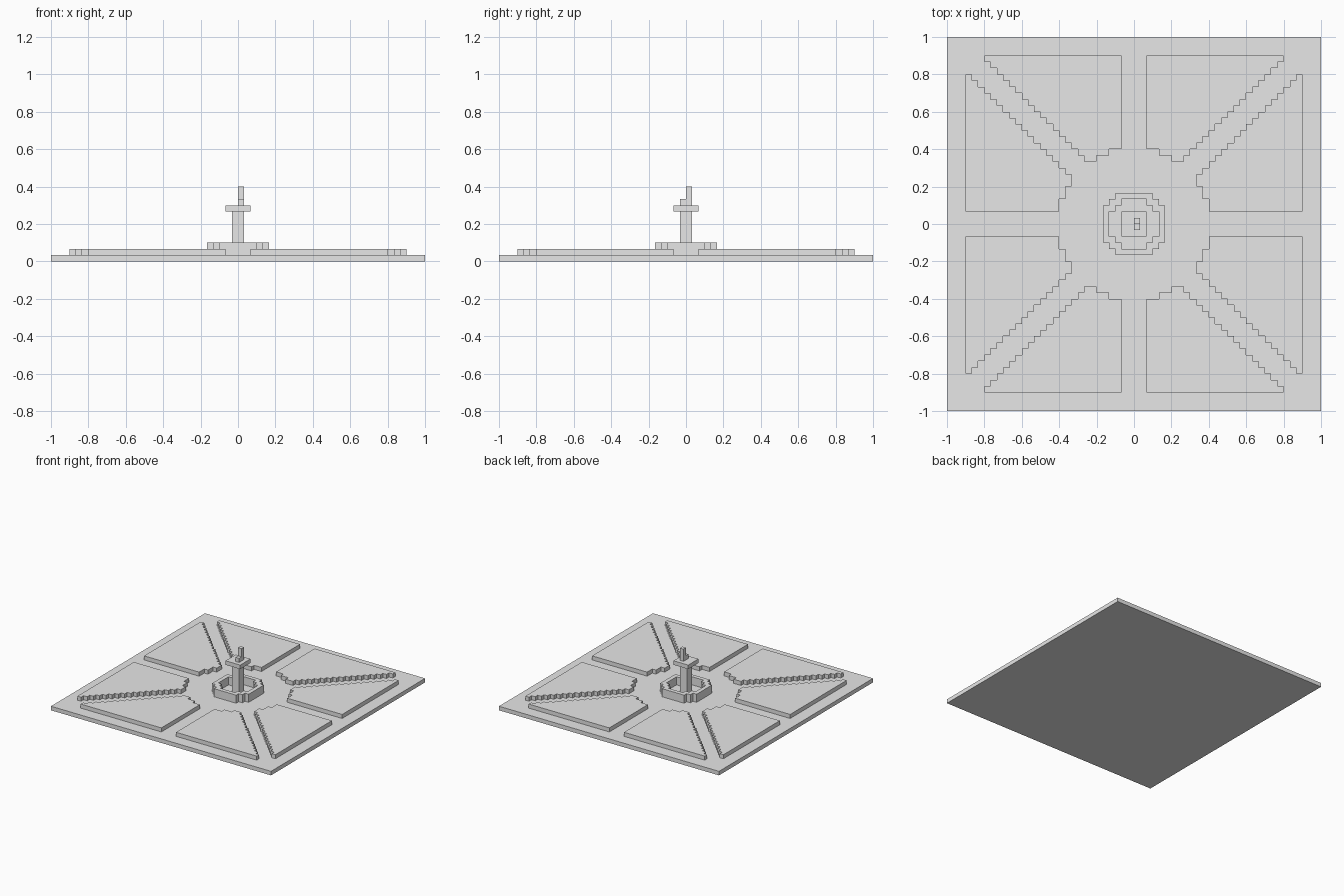
import bpy, bmesh, math

cube = bpy.data.objects.get("Cube")
if cube:
    bpy.data.objects.remove(cube, do_unlink=True)

U = 1 / 30  # size of one block

stone = bpy.data.materials.new("stone_grey")
stone.use_nodes = True
GREY = (0.8, 0.8, 0.8, 1)
stone.diffuse_color = GREY
stone.node_tree.nodes["Principled BSDF"].inputs["Base Color"].default_value = GREY


def add_object(name, bm):
    bmesh.ops.recalc_face_normals(bm, faces=bm.faces)
    mesh = bpy.data.meshes.new(name)
    bm.to_mesh(mesh)
    bm.free()
    mesh.materials.append(stone)
    obj = bpy.data.objects.new(name, mesh)
    bpy.context.collection.objects.link(obj)
    return obj


def block_layer(name, rule, span, z0, z1):
    """Extrude every block cell whose centre satisfies the rule."""
    bm = bmesh.new()
    corners = {}

    def corner(i, j):
        if (i, j) not in corners:
            corners[i, j] = bm.verts.new((i * U, j * U, z0 * U))
        return corners[i, j]

    for i in range(-span, span):
        for j in range(-span, span):
            if rule(i + 0.5, j + 0.5):
                bm.faces.new([corner(i, j), corner(i + 1, j),
                              corner(i + 1, j + 1), corner(i, j + 1)])
    top = bmesh.ops.extrude_face_region(bm, geom=bm.faces[:])["geom"]
    bmesh.ops.translate(bm, vec=(0, 0, (z1 - z0) * U),
                        verts=[g for g in top if isinstance(g, bmesh.types.BMVert)])
    bmesh.ops.dissolve_limit(bm, angle_limit=0.01, verts=bm.verts[:], edges=bm.edges[:])
    return add_object(name, bm)


def box(name, x0, x1, y0, y1, z0, z1):
    bm = bmesh.new()
    bmesh.ops.create_cube(bm, size=1)
    for v in bm.verts:
        v.co = ((x1 if v.co.x > 0 else x0) * U,
                (y1 if v.co.y > 0 else y0) * U,
                (z1 if v.co.z > 0 else z0) * U)
    return add_object(name, bm)


# Ground slab
box("ground_slab", -30, 30, -30, 30, 0, 1)


# Raised garden beds: stepped wedges outside the round plaza
def wedge(x, y):
    return x > 2 and y - x >= 3 and y < 27 and x * x + y * y > 148


for name, turn in (("front_and_back_beds", 0), ("side_beds", math.pi / 2)):
    beds = block_layer(name, wedge, 27, 1, 2)
    mirror = beds.modifiers.new("mirror", "MIRROR")
    mirror.use_axis = (True, True, False)
    beds.rotation_euler.z = turn

# Fountain basin wall
block_layer("basin_wall", lambda x, y: 16 < x * x + y * y < 30, 6, 1, 3)

# Central column, bowl slab and spout
box("column", -1, 1, -1, 1, 1, 8)
box("upper_slab", -2, 2, -2, 2, 8, 9)
box("tall_spout", 0, 1, 0, 1, 9, 12)
box("short_spout", 0, 1, -1, 0, 9, 10)
